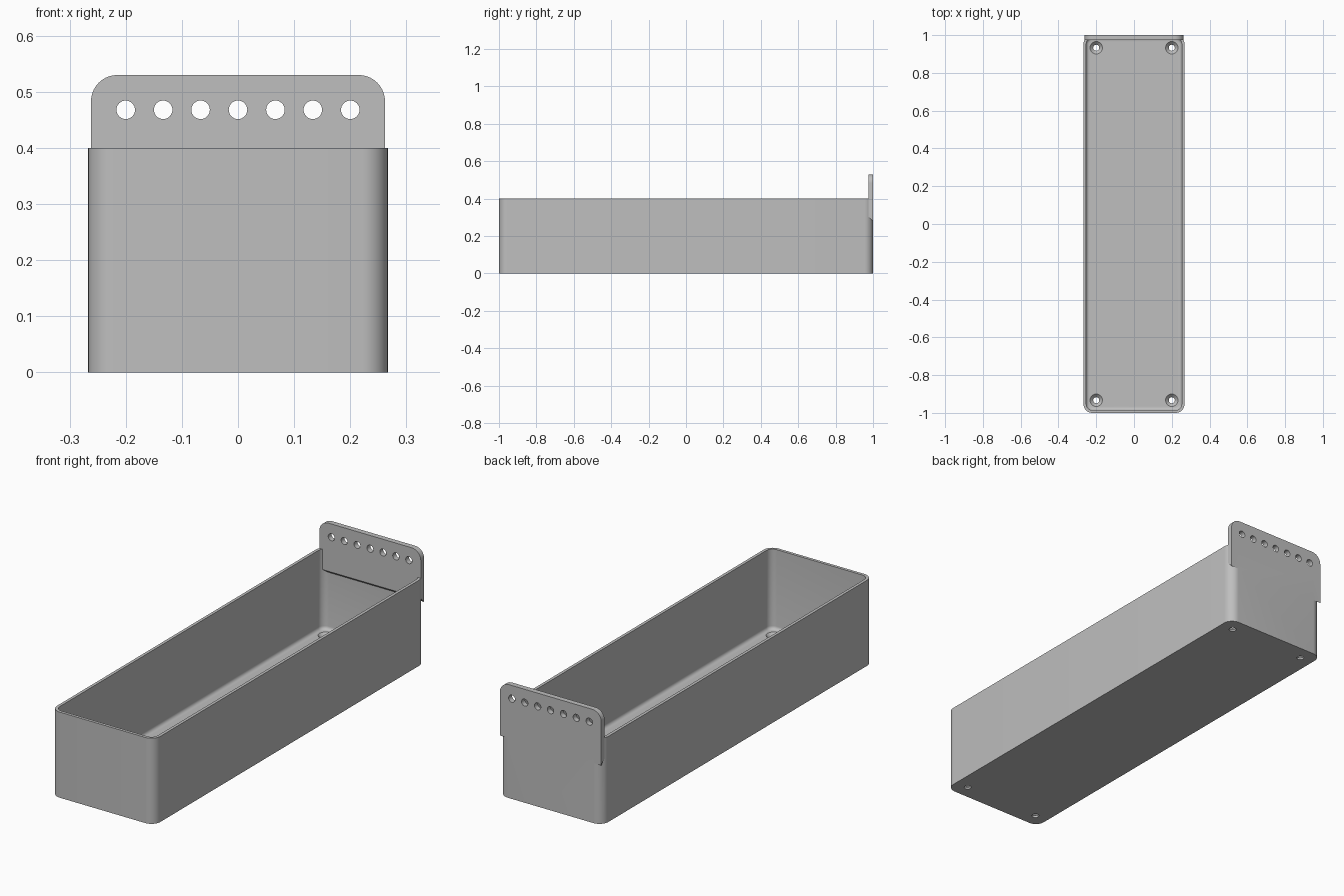
import bpy, bmesh, math
from mathutils import Matrix

default = bpy.data.objects.get("Cube")
if default:
    bpy.data.objects.remove(default)

grey = bpy.data.materials.new("grey_plastic")
grey.use_nodes = True
COLOUR = (0.52, 0.52, 0.52, 1)
grey.diffuse_color = COLOUR
grey.node_tree.nodes["Principled BSDF"].inputs["Base Color"].default_value = COLOUR

HALF_X, HEIGHT, WALL, FLOOR, CORNER = 0.267, 0.4, 0.014, 0.026, 0.046


def make_object(name, bm):
    bmesh.ops.recalc_face_normals(bm, faces=bm.faces)
    mesh = bpy.data.meshes.new(name)
    bm.to_mesh(mesh)
    bm.free()
    mesh.materials.append(grey)
    obj = bpy.data.objects.new(name, mesh)
    bpy.context.collection.objects.link(obj)
    return obj


def rounded_block(name, hx, hy, z0, z1, radius, fillet=0):
    """Upright block with rounded corners and an optional bottom fillet."""
    bm = bmesh.new()
    bmesh.ops.create_cube(bm, size=1)
    for v in bm.verts:
        v.co = (v.co.x * 2 * hx, v.co.y * 2 * hy, z1 if v.co.z > 0 else z0)
    upright = [e for e in bm.edges if abs(e.verts[0].co.z - e.verts[1].co.z) > 0.01]
    bmesh.ops.bevel(bm, geom=upright, offset=radius, segments=10, profile=0.5, affect='EDGES')
    if fillet:
        low = [e for e in bm.edges if all(abs(v.co.z - z0) < 1e-5 for v in e.verts)]
        bmesh.ops.bevel(bm, geom=low, offset=fillet, segments=5, profile=0.5, affect='EDGES')
    return make_object(name, bm)


def add_cone(bm, r_low, r_high, depth, matrix):
    bmesh.ops.create_cone(bm, cap_ends=True, segments=32, radius1=r_low,
                          radius2=r_high, depth=depth, matrix=matrix)


def boolean(target, tool, operation):
    mod = target.modifiers.new(tool.name, 'BOOLEAN')
    mod.operation, mod.solver, mod.object = operation, 'EXACT', tool
    mod.use_self = True
    tool.hide_render = True
    tool.hide_set(True)


# Outer shell of the trough and the cavity inside it
trough = rounded_block("trough", HALF_X, 1, 0, HEIGHT, CORNER)
cavity = rounded_block("cavity_cutter", HALF_X - WALL, 1 - WALL, FLOOR, HEIGHT + 0.1,
                       CORNER - WALL, 0.016)

# Hanging plate: rounded at the top, with an underside sloping down to the back
bm = bmesh.new()
PLATE_X, PLATE_TOP, PLATE_R, FRONT, BACK = 0.262, 0.53, 0.047, 0.975, 1.0
outline = [(PLATE_X, 0.305), (-PLATE_X, 0.305)]
for centre_x, start in ((PLATE_R - PLATE_X, 180), (PLATE_X - PLATE_R, 90)):
    for i in range(11):
        a = math.radians(start - 9 * i)
        outline.append((centre_x + PLATE_R * math.cos(a),
                        PLATE_TOP - PLATE_R + PLATE_R * math.sin(a)))
front_face = bm.faces.new([bm.verts.new((x, FRONT, z)) for x, z in outline])
extruded = bmesh.ops.extrude_face_region(bm, geom=[front_face], use_keep_orig=True)
for v in extruded["geom"]:
    if isinstance(v, bmesh.types.BMVert):
        v.co.y = BACK
        if v.co.z < 0.31:
            v.co.z -= BACK - FRONT
plate = make_object("hanging_plate", bm)

# Row of seven holes through the plate
bm = bmesh.new()
for i in range(7):
    place = Matrix.Translation(((i - 3) * 0.0667, 0.99, 0.468)) @ Matrix.Rotation(math.pi / 2, 4, 'X')
    add_cone(bm, 0.0165, 0.0165, 0.2, place)
plate_holes = make_object("plate_hole_cutter", bm)

# Countersunk screw holes in the floor corners
bm = bmesh.new()
sinks = bmesh.new()
for x in (-0.2, 0.2):
    for y in (-0.933, 0.933):
        add_cone(bm, 0.016, 0.016, 0.2, Matrix.Translation((x, y, 0)))
        add_cone(sinks, 0.016, 0.034, 0.018, Matrix.Translation((x, y, FLOOR - 0.008)))
screw_holes = make_object("screw_hole_cutter", bm)
countersinks = make_object("countersink_cutter", sinks)

boolean(trough, cavity, 'DIFFERENCE')
boolean(trough, plate, 'UNION')
for cutter in (plate_holes, screw_holes, countersinks):
    boolean(trough, cutter, 'DIFFERENCE')

# Bake the joined shape, then remove the construction pieces
bpy.context.view_layer.update()
graph = bpy.context.evaluated_depsgraph_get()
result = bpy.data.meshes.new_from_object(trough.evaluated_get(graph))
trough.modifiers.clear()
trough.data = result
for helper in (cavity, plate, plate_holes, screw_holes, countersinks):
    bpy.data.objects.remove(helper)

bpy.ops.object.select_all(action='DESELECT')
trough.select_set(True)
bpy.context.view_layer.objects.active = trough
bpy.ops.object.shade_smooth_by_angle(angle=math.radians(30))
